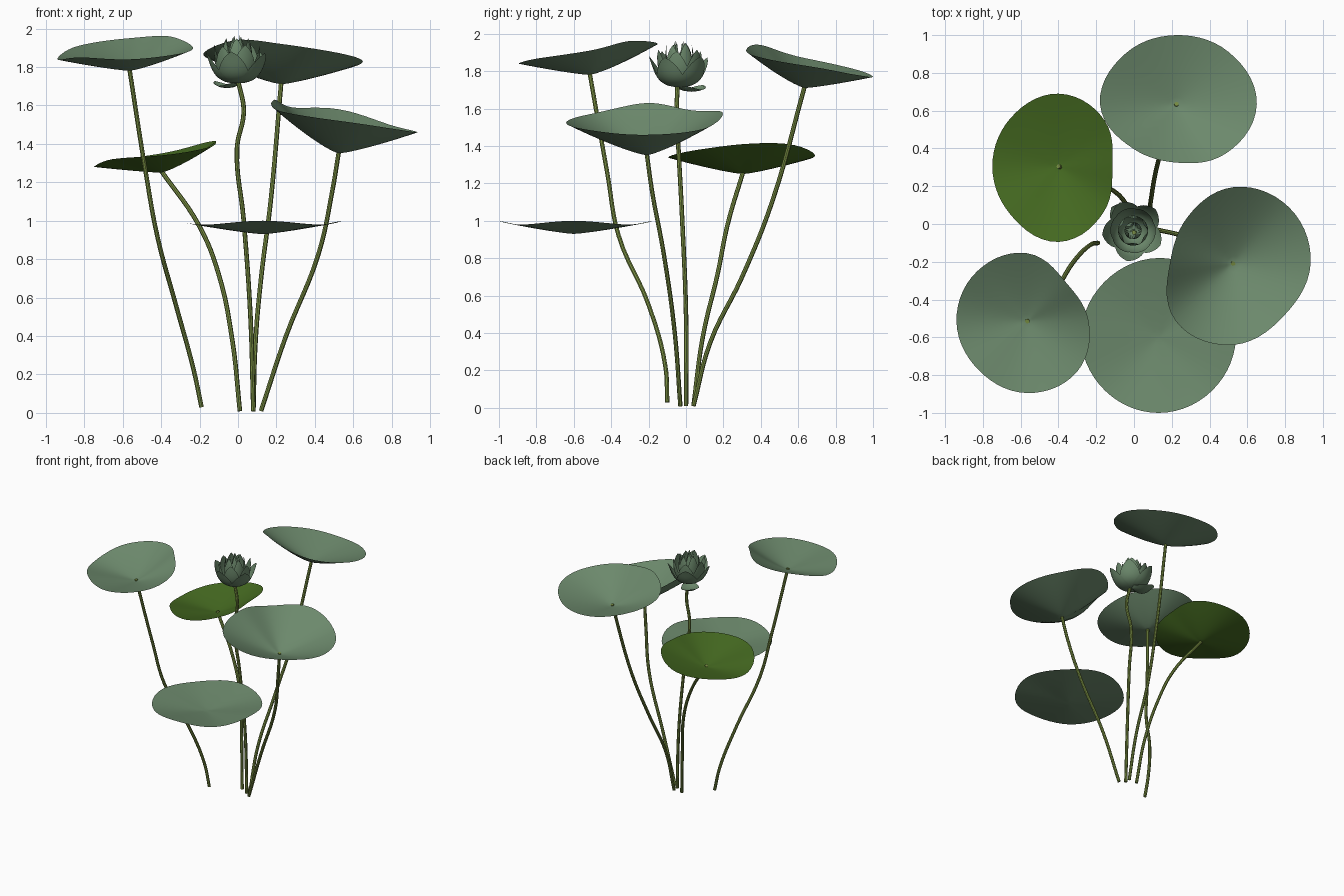
import bpy
import bmesh
from math import pi, sin, cos
from mathutils import Vector

cube = bpy.data.objects.get("Cube")
if cube:
    bpy.data.objects.remove(cube, do_unlink=True)


def material(name, color):
    mat = bpy.data.materials.new(name)
    mat.use_nodes = True
    mat.diffuse_color = (*color, 1)
    bsdf = mat.node_tree.nodes["Principled BSDF"]
    bsdf.inputs["Base Color"].default_value = (*color, 1)
    bsdf.inputs["Roughness"].default_value = 0.8
    return mat


SAGE = material("sage green", (0.15, 0.25, 0.15))
OLIVE = material("olive green", (0.06, 0.145, 0.015))
STEM = material("stem green", (0.19, 0.27, 0.055))


def sheet(name, rows, mat, closed=False):
    """Skin a grid of points as one smooth surface."""
    bm = bmesh.new()
    grid = [[bm.verts.new(p) for p in row] for row in rows]
    for low, high in zip(grid, grid[1:]):
        count = len(low)
        for i in range(count if closed else count - 1):
            j = (i + 1) % count
            bm.faces.new((low[i], high[i], high[j], low[j]))
    bmesh.ops.remove_doubles(bm, verts=bm.verts, dist=0.0001)
    mesh = bpy.data.meshes.new(name)
    bm.to_mesh(mesh)
    bm.free()
    mesh.materials.append(mat)
    for face in mesh.polygons:
        face.use_smooth = True
    obj = bpy.data.objects.new(name, mesh)
    bpy.context.collection.objects.link(obj)
    return obj


def around(values, turn):
    """Smooth periodic interpolation of values spaced evenly round a circle."""
    n = len(values)
    x = turn * n
    i = int(x)
    f = x - i
    a, b, c, d = (values[(i + k) % n] for k in (-1, 0, 1, 2))
    return b + f * (c - a + f * (2 * a - 5 * b + 4 * c - d
                                 + f * (3 * (b - c) + d - a))) / 2


def leaf(name, centre, radii, rim, mat, segments=56, rings=10):
    """Dished leaf: radii and rim heights run anticlockwise from +x."""
    cx, cy, cz = centre
    rows = []
    for ring in range(rings + 1):
        t = ring / rings
        row = []
        for s in range(segments):
            turn = s / segments
            r = around(radii, turn) * t
            z = cz + (around(rim, turn) - cz) * t ** 1.25
            row.append((cx + r * cos(turn * 2 * pi), cy + r * sin(turn * 2 * pi), z))
        rows.append(row)
    return sheet(name, rows, mat, closed=True)


def stem(name, points, radius=0.012):
    curve = bpy.data.curves.new(name, "CURVE")
    curve.dimensions = "3D"
    curve.bevel_depth = radius
    curve.bevel_resolution = 2
    curve.resolution_u = 6
    curve.use_fill_caps = True
    spline = curve.splines.new("BEZIER")
    spline.bezier_points.add(len(points) - 1)
    for knot, point in zip(spline.bezier_points, points):
        knot.co = point
        knot.handle_left_type = knot.handle_right_type = "AUTO"
    curve.materials.append(STEM)
    obj = bpy.data.objects.new(name, curve)
    bpy.context.collection.objects.link(obj)
    bpy.ops.object.select_all(action="DESELECT")
    obj.select_set(True)
    bpy.context.view_layer.objects.active = obj
    bpy.ops.object.convert(target="MESH")
    bpy.ops.object.shade_smooth_by_angle()


# Leaves
leaf("back_leaf", (0.225, 0.635, 1.71),
     (0.425, 0.39, 0.365, 0.38, 0.405, 0.33, 0.31, 0.37),
     (1.83, 1.78, 1.77, 1.81, 1.87, 1.94, 1.92, 1.88), SAGE)
leaf("front_right_leaf", (-0.565, -0.515, 1.78),
     (0.325, 0.29, 0.36, 0.375, 0.375, 0.365, 0.38, 0.375),
     (1.91, 1.96, 1.95, 1.91, 1.84, 1.85, 1.84, 1.87), SAGE)
leaf("left_leaf", (0.525, -0.21, 1.35),
     (0.41, 0.42, 0.405, 0.345, 0.335, 0.43, 0.43, 0.385),
     (1.46, 1.49, 1.58, 1.59, 1.63, 1.57, 1.52, 1.48), SAGE)
leaf("back_right_leaf", (-0.4, 0.305, 1.25),
     (0.285, 0.345, 0.385, 0.36, 0.35, 0.36, 0.4, 0.34),
     (1.41, 1.41, 1.35, 1.31, 1.28, 1.32, 1.34, 1.38), OLIVE)
leaf("low_floating_leaf", (0.13, -0.6, 0.93),
     (0.41, 0.42, 0.42, 0.41, 0.41, 0.4, 0.4, 0.4),
     (1, 0.98, 1, 0.98, 0.99, 0.98, 1, 0.98), SAGE)

# Stems
stem("back_stem", ((0.08, 0.04, 0.01), (0.09, 0.13, 0.35), (0.12, 0.3, 0.7),
                   (0.17, 0.46, 1.1), (0.225, 0.635, 1.72)))
stem("front_right_stem", ((-0.19, -0.1, 0.03), (-0.23, -0.11, 0.22), (-0.32, -0.2, 0.55),
                          (-0.42, -0.36, 0.92), (-0.48, -0.42, 1.25), (-0.565, -0.515, 1.79)))
stem("left_stem", ((0.12, -0.03, 0.01), (0.25, -0.06, 0.4), (0.42, -0.12, 0.83),
                   (0.49, -0.18, 1.15), (0.525, -0.21, 1.36)))
stem("back_right_stem", ((0.01, 0.04, 0.01), (-0.03, 0.09, 0.38), (-0.1, 0.17, 0.72),
                         (-0.2, 0.22, 0.97), (-0.4, 0.305, 1.26)))
stem("flower_stem", ((0.08, 0, 0.01), (0.065, 0, 0.5), (0.03, -0.02, 1), (-0.005, -0.04, 1.38),
                     (0.03, -0.05, 1.57), (0, -0.045, 1.73)))

# Flower
FLOWER = Vector((-0.005, -0.035, 1.715))


def petal(name, angle, belly, tip, height, width):
    """Cupped petal rising from the flower base and wrapping round its axis."""
    rows = []
    for k in range(13):
        t = k / 12
        u = 1 - t
        r = 0.005 * u ** 3 + 3 * belly * t * u + tip * t ** 3
        z = 1.8 * height * u * t * t + height * t ** 3
        half = width * sin(pi * t ** 0.85) ** 0.75 if k < 12 else 0
        row = []
        for j in range(-4, 5):
            a = angle + j / 4 * half / max(r, 0.05)
            row.append(FLOWER + Vector((r * cos(a), r * sin(a), z)))
        rows.append(row)
    sheet(name, rows, SAGE)


# Whorl: label, count, first angle, belly, tip radius, height, half width
WHORLS = (("outer", 5, -1.75, 0.135, 0.165, 0.165, 0.085),
          ("middle", 6, -1.2, 0.12, 0.12, 0.2, 0.072),
          ("inner", 6, -1.6, 0.09, 0.065, 0.235, 0.055),
          ("core", 4, -1, 0.055, 0.025, 0.25, 0.038))
for label, count, start, belly, tip, height, width in WHORLS:
    for n in range(count):
        petal(f"{label}_petal_{n + 1}", start + n * 2 * pi / count,
              belly, tip, height * (1 - 0.04 * (n % 2)), width)

# Drooping bract below the flower
bract = []
for k in range(11):
    t = k / 10
    half = 0.055 * sin(pi * t) ** 0.6 if 0 < k < 10 else 0
    bract.append([(-0.125 * t + 0.005 + v * half * 0.75, -0.03 + 0.12 * t + v * half,
                   1.715 - 0.025 * sin(pi * t) + 0.012 * v * v)
                  for v in (-1, -0.5, 0, 0.5, 1)])
sheet("drooping_bract", bract, SAGE)
